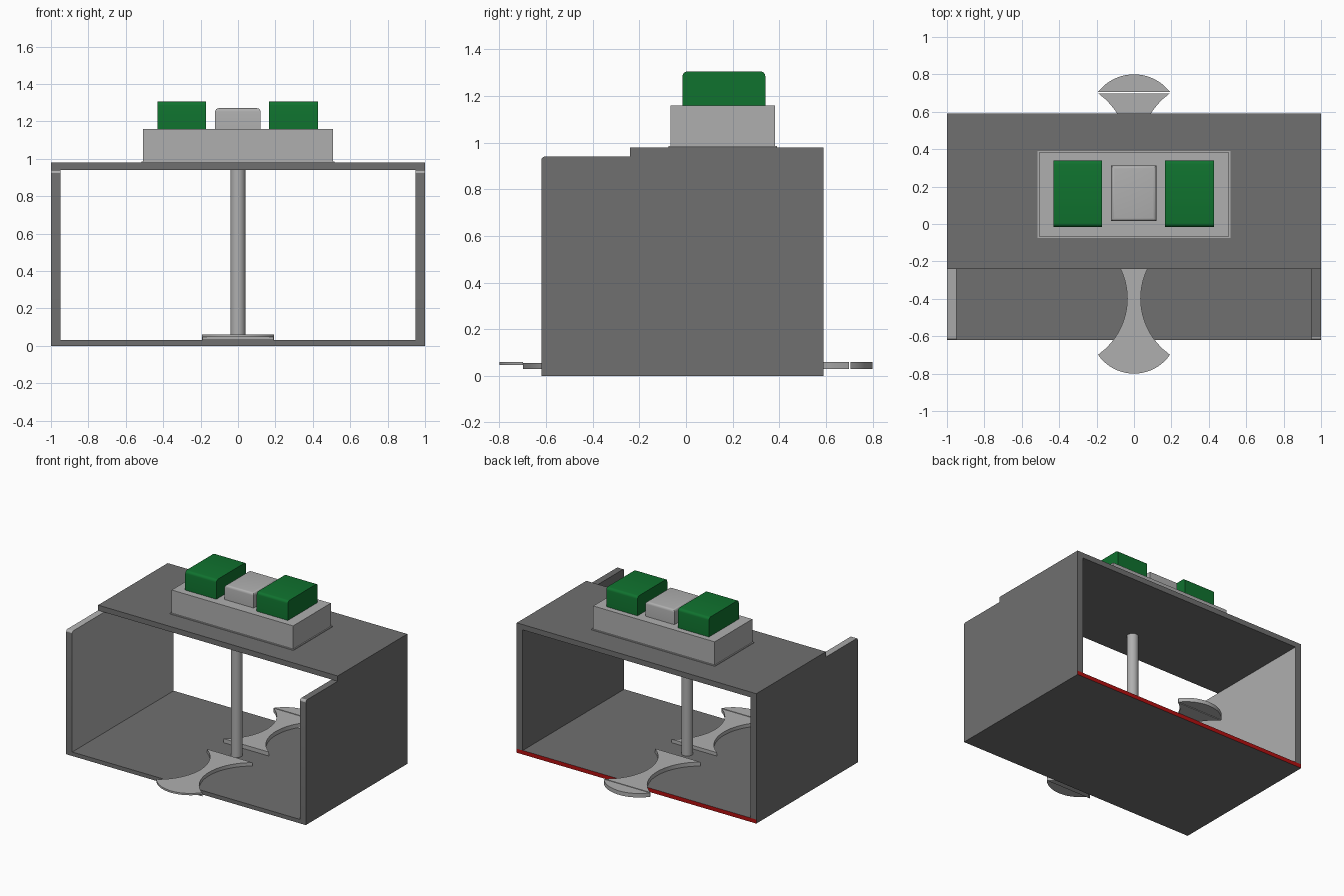
import bpy, bmesh, math

if "Cube" in bpy.data.objects:
    bpy.data.objects.remove(bpy.data.objects["Cube"])


def material(name, rgb):
    m = bpy.data.materials.new(name)
    m.use_nodes = True
    m.diffuse_color = (*rgb, 1)
    m.node_tree.nodes["Principled BSDF"].inputs["Base Color"].default_value = (*rgb, 1)
    return m


DARK = material("dark grey", (0.16, 0.16, 0.16))
LIGHT = material("light grey", (0.43, 0.43, 0.43))
GREEN = material("green", (0.005, 0.17, 0.028))
RED = material("red", (0.45, 0.005, 0.005))


def finish(name, bm, mats, rule=None, smooth=False):
    """Turn a bmesh into an object, colouring faces by an optional rule."""
    bmesh.ops.recalc_face_normals(bm, faces=bm.faces)
    bm.normal_update()
    if rule:
        for f in bm.faces:
            f.material_index = int(rule(f))
    mesh = bpy.data.meshes.new(name)
    bm.to_mesh(mesh)
    bm.free()
    for m in mats:
        mesh.materials.append(m)
    ob = bpy.data.objects.new(name, mesh)
    bpy.context.collection.objects.link(ob)
    if smooth:
        bpy.ops.object.select_all(action="DESELECT")
        ob.select_set(True)
        bpy.context.view_layer.objects.active = ob
        bpy.ops.object.shade_smooth_by_angle(angle=math.radians(30))
    return ob


def box(name, x, y, z, mats, rule=None, bevel=0, edge_rule=None):
    """Box from coordinate ranges, with chosen edges rounded."""
    bm = bmesh.new()
    bmesh.ops.create_cube(bm, size=1)
    for v in bm.verts:
        v.co = [r[0] if c < 0 else r[1] for c, r in zip(v.co, (x, y, z))]
    if bevel:
        edges = [e for e in bm.edges if edge_rule(e)]
        bmesh.ops.bevel(bm, geom=edges, offset=bevel, segments=4,
                        profile=0.5, affect="EDGES")
    return finish(name, bm, mats, rule, smooth=bevel > 0)


def plate(name, outline, z, mat):
    """Flat plate extruded from an outline in plan."""
    bm = bmesh.new()
    face = bm.faces.new([bm.verts.new((px, py, z[0])) for px, py in outline])
    new = bmesh.ops.extrude_face_region(bm, geom=[face])["geom"]
    bmesh.ops.translate(bm, vec=(0, 0, z[1] - z[0]),
                        verts=[g for g in new if isinstance(g, bmesh.types.BMVert)])
    return finish(name, bm, [mat], smooth=True)


def along_x(e):
    a, b = e.verts
    return abs(a.co.x - b.co.x) > 0.01


def is_top(e):
    return min(v.co.z for v in e.verts) > 1.2


FRONT, STEP, BACK = -0.62, -0.24, 0.59

# Housing: floor with a red back edge, roof and two side walls
box("floor", (-1, 1), (FRONT, BACK), (0, 0.03), [DARK, RED],
    rule=lambda f: f.normal.y > 0.5)
box("roof", (-1, 1), (STEP, BACK), (0.94, 0.98), [DARK])


def rounded(f):
    return f.normal.y < -0.05 and f.normal.z > 0.05


def top_front(e):
    return along_x(e) and all(v.co.y < 0 and v.co.z > 0.5 for v in e.verts)


box("wall_left", (0.95, 1), (FRONT, BACK), (0.03, 0.94), [DARK, LIGHT],
    rule=rounded, bevel=0.015, edge_rule=top_front)
box("wall_right", (-1, -0.95), (FRONT, BACK), (0.03, 0.94), [DARK, LIGHT],
    rule=lambda f: rounded(f) or f.normal.x > 0.5 or f.normal.z > 0.5,
    bevel=0.015, edge_rule=top_front)

# Top block with its thin foot, two green buttons and a middle button
box("block_foot", (-0.515, 0.515), (-0.075, 0.39), (0.98, 0.986), [LIGHT])
box("top_block", (-0.507, 0.507), (-0.067, 0.382), (0.98, 1.16), [LIGHT])
for side, x0 in (("right", -0.43), ("left", 0.167)):
    box("green_button_" + side, (x0, x0 + 0.26), (-0.015, 0.34), (1.16, 1.305),
        [GREEN], bevel=0.02, edge_rule=lambda e: along_x(e) and is_top(e))
box("middle_button", (-0.122, 0.12), (0.015, 0.313), (1.16, 1.27),
    [LIGHT], bevel=0.018, edge_rule=is_top)

# Central post
bm = bmesh.new()
bmesh.ops.create_cone(bm, cap_ends=True, segments=32, radius1=0.04,
                      radius2=0.04, depth=0.91)
bmesh.ops.translate(bm, vec=(0, -0.015, 0.485), verts=bm.verts)
finish("post", bm, [LIGHT], smooth=True)

# Hourglass arms with domed end caps, front and back
R, WAIST, HALF, N = 0.368, 0.036, 0.3, 20


def arm_outline(sign):
    ts = [-HALF + 2 * HALF * i / N for i in range(N + 1)]
    side = [(WAIST + R - math.sqrt(R * R - t * t), sign * (0.398 + t)) for t in ts]
    return side + [(-px, py) for px, py in reversed(side)]


def cap_outline(sign, base):
    chord, rise = 0.193, 0.8 - base
    rad = (chord ** 2 + rise ** 2) / (2 * rise)
    half = math.asin(chord / rad)
    angles = [-half + 2 * half * i / N for i in range(N + 1)]
    return [(rad * math.sin(a), sign * (0.8 - rad + rad * math.cos(a))) for a in angles]


plate("front_arm", arm_outline(-1), (0.03, 0.056), LIGHT)
plate("front_cap", cap_outline(-1, 0.698), (0.046, 0.06), LIGHT)
plate("back_arm", arm_outline(1), (0.03, 0.06), LIGHT)
plate("back_cap", cap_outline(1, 0.705), (0.03, 0.06), LIGHT)
